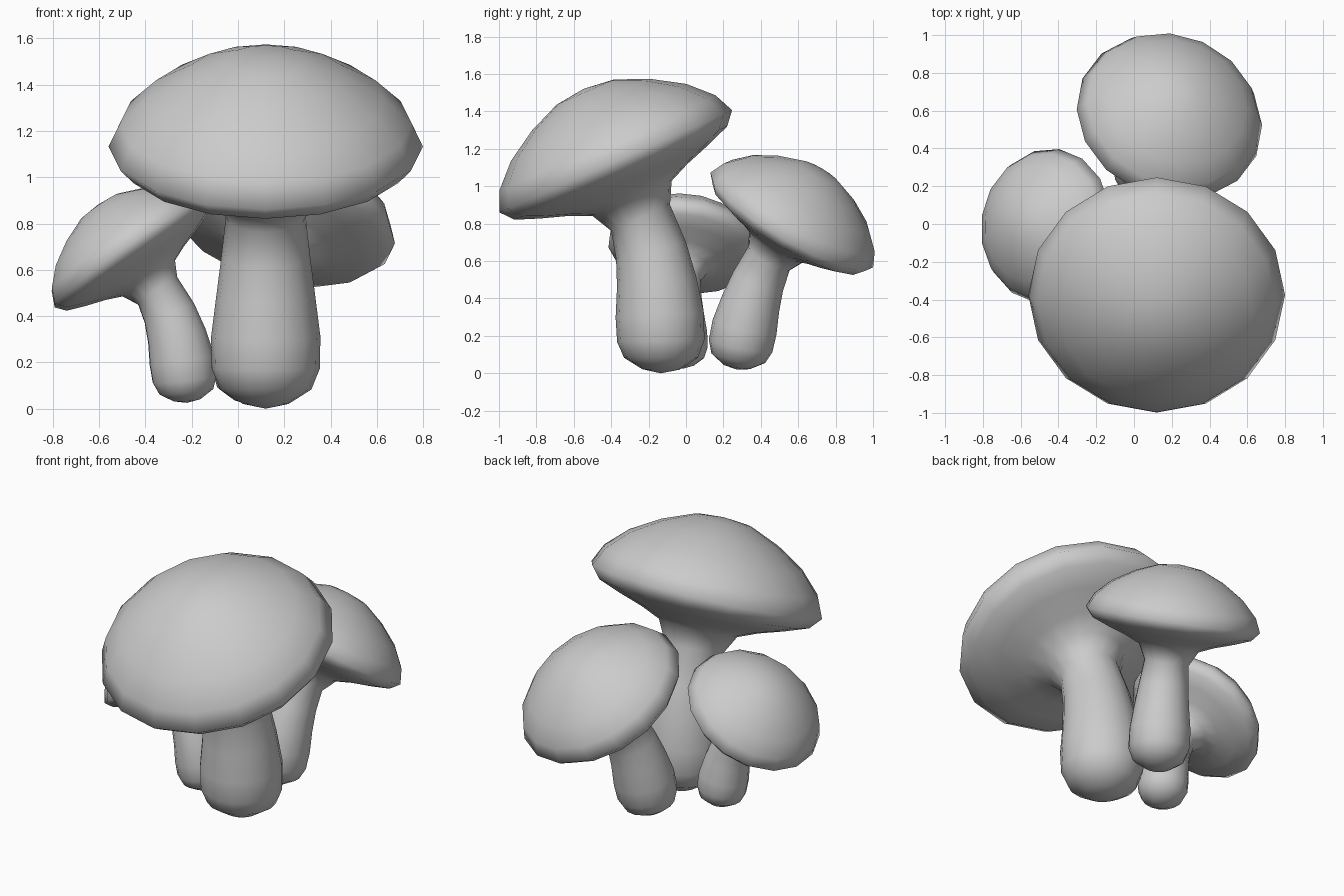
import bpy, bmesh
from math import sin, cos, pi, radians
from mathutils import Vector

if "Cube" in bpy.data.objects:
    bpy.data.objects.remove(bpy.data.objects["Cube"])

SIDES = 16
# stem: (fraction along the stem curve, radius)
STEM = [(0.018, 0.10), (0.075, 0.20), (0.16, 0.237), (0.3, 0.24),
        (0.5, 0.217), (0.72, 0.195), (1.0, 0.175)]
# cap, from underside to crown: (radius, height along cap axis)
CAP = [(0.235, -0.205), (0.35, -0.155), (0.50, -0.105), (0.63, -0.055), (0.69, 0.015),
       (0.64, 0.125), (0.52, 0.245), (0.35, 0.35), (0.17, 0.425)]


def mushroom(name, base, cap, azimuth, tilt, s):
    """Loft rings up a bent stem and out over a tilted cap."""
    base, cap = Vector(base), Vector(cap)
    a, t = radians(azimuth), radians(tilt)
    lean = Vector((cos(a), sin(a), 0))
    side = Vector((-sin(a), cos(a), 0))
    n = lean * sin(t) + Vector((0, 0, cos(t)))
    neck = cap - n * 0.32 * s
    bend = neck - n * 0.30 * s

    # collect rings as (centre, axis, radius)
    rings = []
    for k, r in STEM:
        p = base * (1 - k) ** 2 + bend * 2 * k * (1 - k) + neck * k * k
        d = ((bend - base) * (1 - k) + (neck - bend) * k).normalized()
        rings.append((p, d, r * s))
    rings += [(cap + n * h * s, n, r * s) for r, h in CAP]

    bm = bmesh.new()
    loops = []
    for p, d, r in rings:
        u = side.cross(d).normalized()
        v = d.cross(u)
        loops.append([bm.verts.new(p + (u * cos(2 * pi * i / SIDES) + v * sin(2 * pi * i / SIDES)) * r)
                      for i in range(SIDES)])
    bottom = bm.verts.new(base)
    crown = bm.verts.new(cap + n * 0.445 * s)
    for i in range(SIDES):
        j = (i + 1) % SIDES
        for lo, hi in zip(loops, loops[1:]):
            bm.faces.new((lo[i], lo[j], hi[j], hi[i]))
        bm.faces.new((bottom, loops[0][j], loops[0][i]))
        bm.faces.new((crown, loops[-1][i], loops[-1][j]))
    bmesh.ops.recalc_face_normals(bm, faces=bm.faces)
    for f in bm.faces:
        f.smooth = True
    me = bpy.data.meshes.new(name)
    bm.to_mesh(me)
    bm.free()
    bpy.context.collection.objects.link(bpy.data.objects.new(name, me))


# cluster of three mushrooms leaning outwards
mushroom("large_mushroom", (0.12, -0.135, 0.0), (0.12, -0.37, 1.12), -90, 23.7, 0.985)
mushroom("back_mushroom", (0.05, 0.27, 0.02), (0.185, 0.56, 0.81), 66, 33, 0.73)
mushroom("left_mushroom", (-0.22, -0.015, 0.025), (-0.455, -0.01, 0.665), 171, 35, 0.595)
